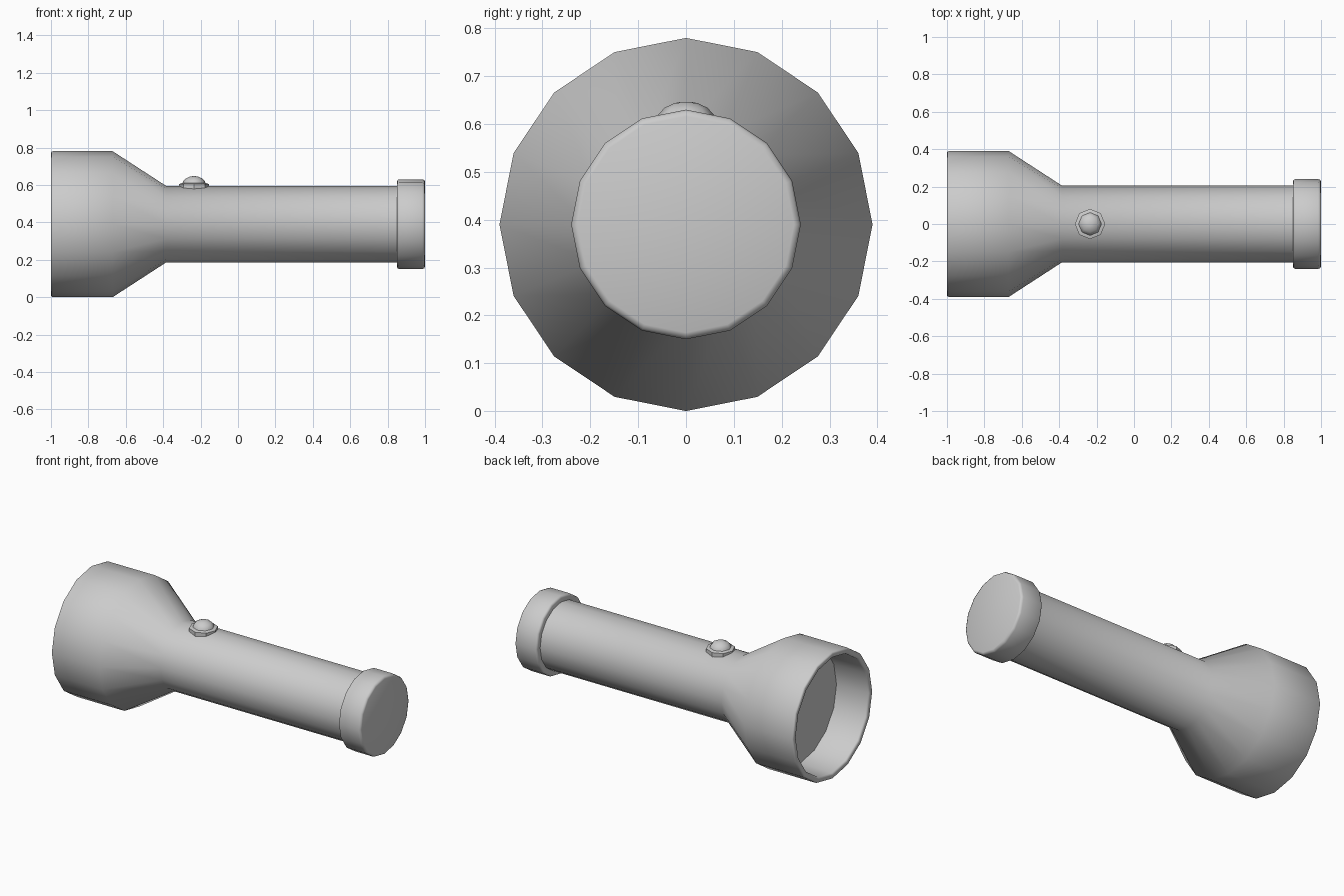
import bpy, bmesh, math
from mathutils import Matrix

if "Cube" in bpy.data.objects:
    bpy.data.objects.remove(bpy.data.objects["Cube"])

AXIS_Z = 0.39


def lathe(name, profile, sides, matrix, angle=40):
    """Turn (height, radius) points round local z; radius 0 closes to a flat n-gon."""
    bm = bmesh.new()
    rings = []
    for h, r in profile:
        rings.append([bm.verts.new((r * math.cos(2 * math.pi * i / sides),
                                    r * math.sin(2 * math.pi * i / sides), h))
                      for i in range(sides)] if r > 0 else None)
    for a, b in zip(rings, rings[1:]):
        if a is None or b is None:
            bm.faces.new(a or b)
            continue
        for i in range(sides):
            j = (i + 1) % sides
            bm.faces.new((a[i], a[j], b[j], b[i]))
    bmesh.ops.recalc_face_normals(bm, faces=bm.faces[:])
    mesh = bpy.data.meshes.new(name)
    bm.to_mesh(mesh)
    bm.free()
    mesh.transform(matrix)
    obj = bpy.data.objects.new(name, mesh)
    bpy.context.collection.objects.link(obj)
    bpy.ops.object.select_all(action='DESELECT')
    obj.select_set(True)
    bpy.context.view_layer.objects.active = obj
    bpy.ops.object.shade_smooth_by_angle(angle=math.radians(angle))
    return obj


# Local z becomes world x, at the torch's centre height
along_x = Matrix.Translation((0, 0, AXIS_Z)) @ Matrix.Rotation(math.pi / 2, 4, 'Y')

# Casing: reflector recess, rounded rim, flared head, barrel
lathe("casing", [(-0.78, 0), (-0.78, 0.35), (-0.99, 0.355), (-0.997, 0.359),
                 (-1.0, 0.366), (-1.0, 0.382), (-0.997, 0.387), (-0.99, 0.39),
                 (-0.67, 0.39), (-0.385, 0.205), (0.87, 0.205), (0.87, 0)],
      16, along_x, 50)

# Tail cap with softened edges
lathe("tail_cap", [(0.85, 0), (0.85, 0.228), (0.853, 0.236), (0.861, 0.24),
                   (0.985, 0.24), (0.996, 0.236), (1.0, 0.226), (1.0, 0)],
      16, along_x, 50)

# Switch: octagonal collar and domed button
at_switch = Matrix.Translation((-0.235, 0, 0))
lathe("switch_collar", [(0.56, 0), (0.56, 0.081), (0.604, 0.081),
                        (0.609, 0.066), (0.609, 0)], 8, at_switch)
dome = [(0.603 + 0.044 * math.sin(t), 0.063 * math.cos(t))
        for t in (math.radians(a) for a in (0, 22.5, 45, 67.5, 80))]
lathe("switch_button", [(0.603, 0)] + dome + [(0.647, 0)], 8, at_switch, 50)
